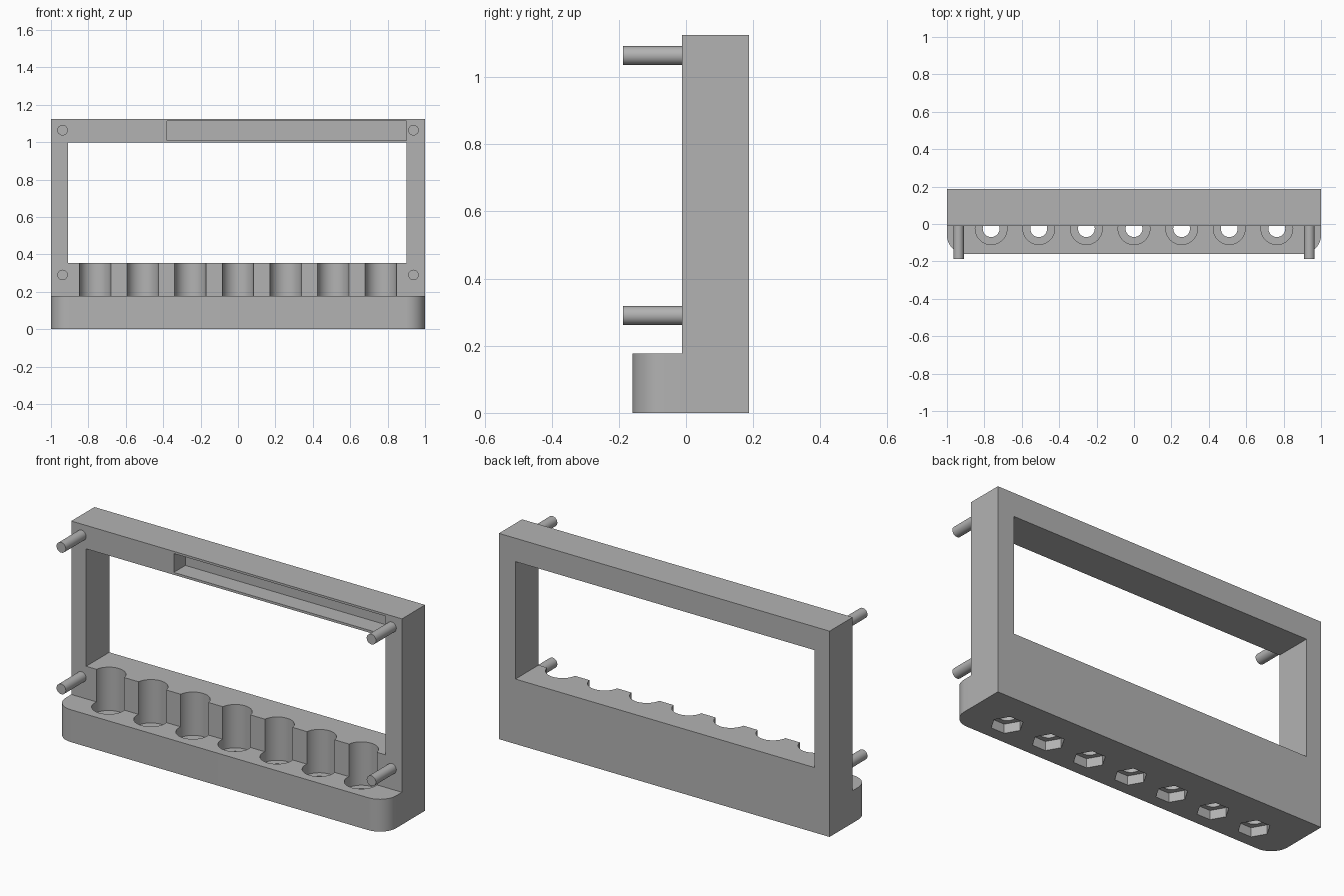
import bpy, bmesh, math
from mathutils import Matrix, Vector

cube = bpy.data.objects.get("Cube")
if cube:
    bpy.data.objects.remove(cube, do_unlink=True)

grey = bpy.data.materials.new("plain grey")
grey.use_nodes = True
colour = (0.45, 0.45, 0.45, 1)
grey.diffuse_color = colour
grey.node_tree.nodes["Principled BSDF"].inputs["Base Color"].default_value = colour

FRONT, BACK = -0.012, 0.188      # frame faces
HOLE_Y = -0.025                  # row of holes
STATIONS = [i * 0.2546 for i in range(-3, 4)]


def make(name, bm):
    mesh = bpy.data.meshes.new(name)
    bmesh.ops.recalc_face_normals(bm, faces=bm.faces)
    bm.to_mesh(mesh)
    bm.free()
    mesh.materials.append(grey)
    obj = bpy.data.objects.new(name, mesh)
    bpy.context.collection.objects.link(obj)
    return obj


def box(name, low, high, corner=0):
    bm = bmesh.new()
    low, high = Vector(low), Vector(high)
    bmesh.ops.create_cube(bm, size=1, matrix=Matrix.Translation((low + high) / 2)
                          @ Matrix.Diagonal((*(high - low), 1)))
    if corner:  # round the two upright front edges
        edges = [e for e in bm.edges if all(v.co.y < low.y + 0.001 for v in e.verts)
                 and abs(e.verts[0].co.z - e.verts[1].co.z) > 0.01]
        bmesh.ops.bevel(bm, geom=edges, offset=corner, segments=12,
                        profile=0.5, affect='EDGES')
    return make(name, bm)


def column_row(name, radius, sides, bottom, top, turn=0):
    bm = bmesh.new()
    for x in STATIONS:
        place = Matrix.Translation((x, HOLE_Y, (bottom + top) / 2)) @ Matrix.Rotation(turn, 4, 'Z')
        bmesh.ops.create_cone(bm, cap_ends=True, segments=sides, radius1=radius,
                              radius2=radius, depth=top - bottom, matrix=place)
    return make(name, bm)


def combine(obj, tool, operation):
    tool.hide_render = True
    mod = obj.modifiers.new(operation, 'BOOLEAN')
    mod.object, mod.operation, mod.solver = tool, operation, 'EXACT'
    bpy.context.view_layer.objects.active = obj
    bpy.ops.object.modifier_apply(modifier=mod.name)
    bpy.data.objects.remove(tool, do_unlink=True)


def smooth(obj):
    bpy.ops.object.select_all(action='DESELECT')
    obj.select_set(True)
    bpy.context.view_layer.objects.active = obj
    bpy.ops.object.shade_smooth_by_angle(angle=math.radians(30))


# Upright frame with window, front ledge and shallow slot
body = box("frame_and_ledge", (-1, FRONT, 0), (1, BACK, 1.125))
combine(body, box("ledge", (-1, -0.16, 0), (1, 0.05, 0.177), 0.1), 'UNION')
combine(body, box("window_cutter", (-0.91, -0.5, 0.355), (0.9, 0.5, 0.997)), 'DIFFERENCE')
combine(body, box("slot_cutter", (-0.38, -0.3, 1.01), (0.9, FRONT + 0.1, 1.113)), 'DIFFERENCE')

# Wide bores, through holes and six-sided pockets underneath
combine(body, column_row("bore_cutter", 0.085, 48, 0.118, 0.45), 'DIFFERENCE')
combine(body, column_row("hole_cutter", 0.045, 32, 0.02, 0.2), 'DIFFERENCE')
combine(body, column_row("pocket_cutter", 0.08, 6, -0.05, 0.05, math.radians(30)), 'DIFFERENCE')
smooth(body)

# Four mounting pins
for side, x in (("right", -0.938), ("left", 0.938)):
    for level, z in (("lower", 0.29), ("upper", 1.064)):
        bm = bmesh.new()
        place = Matrix.Translation((x, -0.094, z)) @ Matrix.Rotation(math.pi / 2, 4, 'X')
        bmesh.ops.create_cone(bm, cap_ends=True, segments=32, radius1=0.028,
                              radius2=0.028, depth=0.188, matrix=place)
        smooth(make(f"{level}_{side}_pin", bm))
